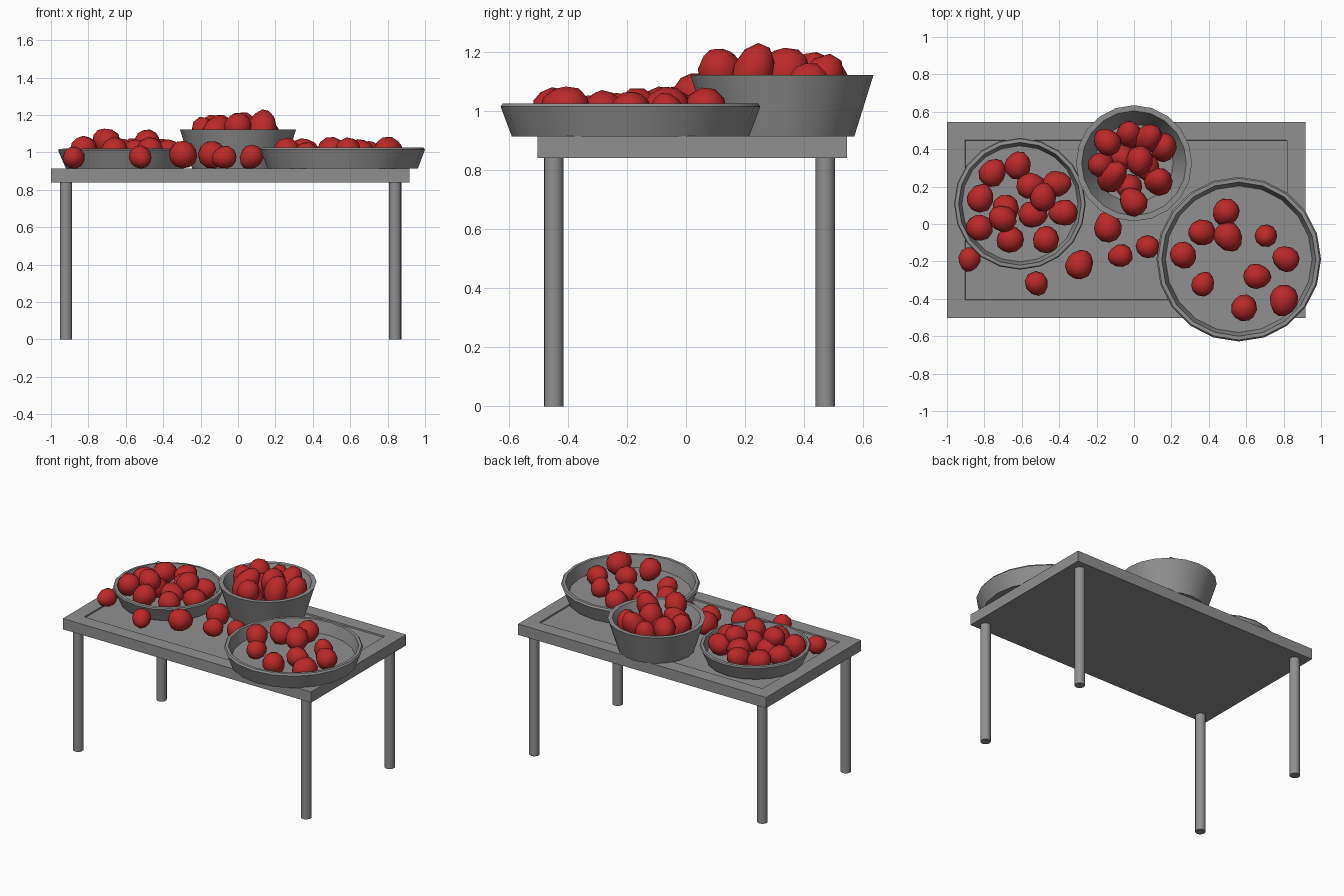
import bpy, bmesh, math, random
from mathutils import Matrix, Vector, Euler

if "Cube" in bpy.data.objects:
    bpy.data.objects.remove(bpy.data.objects["Cube"])

random.seed(4)
red = bpy.data.materials.new("fruit_red")
red.diffuse_color = (0.5, 0.022, 0.022, 1)
red.use_nodes = True
red.node_tree.nodes["Principled BSDF"].inputs["Base Color"].default_value = red.diffuse_color
grey = bpy.data.materials.new("dark_grey")
grey.diffuse_color = (0.28, 0.28, 0.28, 1)
grey.use_nodes = True
grey.node_tree.nodes["Principled BSDF"].inputs["Base Color"].default_value = grey.diffuse_color


def finish(bm, name, smooth=None, mat=grey):
    bmesh.ops.recalc_face_normals(bm, faces=bm.faces)
    me = bpy.data.meshes.new(name)
    bm.to_mesh(me)
    bm.free()
    ob = bpy.data.objects.new(name, me)
    bpy.context.collection.objects.link(ob)
    me.materials.append(mat)
    if smooth:
        bpy.ops.object.select_all(action='DESELECT')
        ob.select_set(True)
        bpy.context.view_layer.objects.active = ob
        bpy.ops.object.shade_smooth_by_angle(angle=math.radians(smooth))
    return ob


# Table top with a shallow recessed panel
X0, X1, Y0, Y1 = -1.0, 0.916, -0.503, 0.545
bm = bmesh.new()
bmesh.ops.create_cube(bm, size=1, matrix=Matrix.Translation(
    ((X0 + X1) / 2, (Y0 + Y1) / 2, 0.878)) @ Matrix.Diagonal((X1 - X0, Y1 - Y0, 0.075, 1)))
top = max(bm.faces, key=lambda f: f.calc_center_median().z)
bmesh.ops.inset_region(bm, faces=[top], thickness=0.137)
bmesh.ops.inset_region(bm, faces=[top], thickness=0.002, depth=-0.01)
finish(bm, "table_top")

# Four round legs
for xn, x in (("left", -0.92), ("right", 0.84)):
    for yn, y in (("front", -0.448), ("back", 0.472)):
        bm = bmesh.new()
        bmesh.ops.create_cone(bm, cap_ends=True, segments=16, radius1=0.033, radius2=0.033,
                              depth=0.845, matrix=Matrix.Translation((x, y, 0.4225)))
        finish(bm, f"{yn}_{xn}_leg", 40)


# Bowls: closed lathe from a short profile of (radius, height)
def bowl(name, cx, cy, profile, n=20):
    bm = bmesh.new()
    rings = []
    for r, z in profile:
        rings.append([bm.verts.new((cx + r * math.cos(2 * math.pi * i / n),
                                    cy + r * math.sin(2 * math.pi * i / n), z)) for i in range(n)])
    for a, b in zip(rings, rings[1:]):
        for i in range(n):
            j = (i + 1) % n
            bm.faces.new((a[i], a[j], b[j], b[i]))
    bm.faces.new(rings[0])
    bm.faces.new(rings[-1])
    finish(bm, name, 30)


bowl("left_bowl", -0.61, 0.108, [(0.31, 0.914), (0.352, 1.01), (0.347, 1.018),
                                 (0.328, 1.02), (0.31, 0.945)])
bowl("right_bowl", 0.56, -0.188, [(0.402, 0.914), (0.44, 1.015), (0.432, 1.026),
                                  (0.412, 1.026), (0.392, 0.945)])
bowl("back_bowl", 0.0, 0.325, [(0.245, 0.914), (0.31, 1.122), (0.28, 1.122), (0.21, 0.96)])


# Fruit: slightly egg-shaped low-poly balls
def fruit(name, x, y, z, r, stretch=1.0, tilt=(0, 0)):
    bm = bmesh.new()
    bmesh.ops.create_icosphere(bm, subdivisions=2, radius=1)
    spin = Euler([random.uniform(0, 6.28) for _ in range(3)]).to_matrix()
    lean = Euler((tilt[0], tilt[1], 0)).to_matrix()
    for v in bm.verts:
        k = 1 - 0.14 * v.co.z
        p = spin @ Vector((v.co.x * k, v.co.y * k, v.co.z * 1.13))
        p.z *= stretch
        v.co = lean @ (p * r) + Vector((x, y, z))
    finish(bm, name, 60, red)


left = [(-.755, .275, 1.005), (-.62, .315, 1.005), (-.82, .14, 1.005), (-.55, .205, 1.005),
        (-.41, .215, 1.005), (-.485, .145, 1.055), (-.38, .06, 1.0), (-.54, .05, 1.0),
        (-.685, .08, .995), (-.705, .03, 1.06), (-.83, -.02, 1.01), (-.665, -.085, 1.005),
        (-.47, -.08, 1.005)]
for i, p in enumerate(left):
    fruit(f"left_bowl_fruit_{i+1}", *p, 0.071)

right = [(.49, .06, .071), (.36, -.045, .071), (.505, -.07, .075), (.265, -.17, .07),
         (.705, -.065, .061), (.81, -.185, .068), (.66, -.28, .068), (.37, -.32, .061),
         (.59, -.445, .07), (.8, -.41, .077)]
for i, (x, y, r) in enumerate(right):
    fruit(f"right_bowl_fruit_{i+1}", x, y, 0.94 + r * 0.9, r)

loose = [(-.88, -.19, .06), (-.52, -.32, .061), (-.29, -.215, .074), (-.14, -.015, .075),
         (-.075, -.17, .061), (.07, -.12, .062)]
for i, (x, y, r) in enumerate(loose):
    fruit(f"loose_fruit_{i+1}", x, y, 0.912 + r, r)

# Taller fruit in the deep bowl, leaning different ways
deep = [(-.145, .44, 1.12, .07, 1.15, 0, 0), (-.02, .475, 1.07, .067, 1.4, -.4, 0),
        (.08, .455, 1.09, .07, 1.5, -.5, .4), (.16, .405, 1.07, .068, 1.5, -.5, .2),
        (.03, .335, 1.13, .073, 1.25, -.4, .1), (-.17, .32, 1.09, .068, 1.4, 0, -.4),
        (-.115, .255, 1.105, .072, 1.5, -.5, .3), (-.005, .12, 1.135, .072, 1.08, 0, .2),
        (.13, .225, 1.13, .068, 1.55, -.4, 0), (-.03, .2, 1.04, .068, 1.2, 0, 0),
        (-.06, .36, 1.06, .068, 1.2, 0, 0), (.07, .3, 1.03, .068, 1.1, 0, 0)]
for i, (x, y, z, r, s, a, b) in enumerate(deep):
    fruit(f"back_bowl_fruit_{i+1}", x, y, z, r, s, (a, b))
